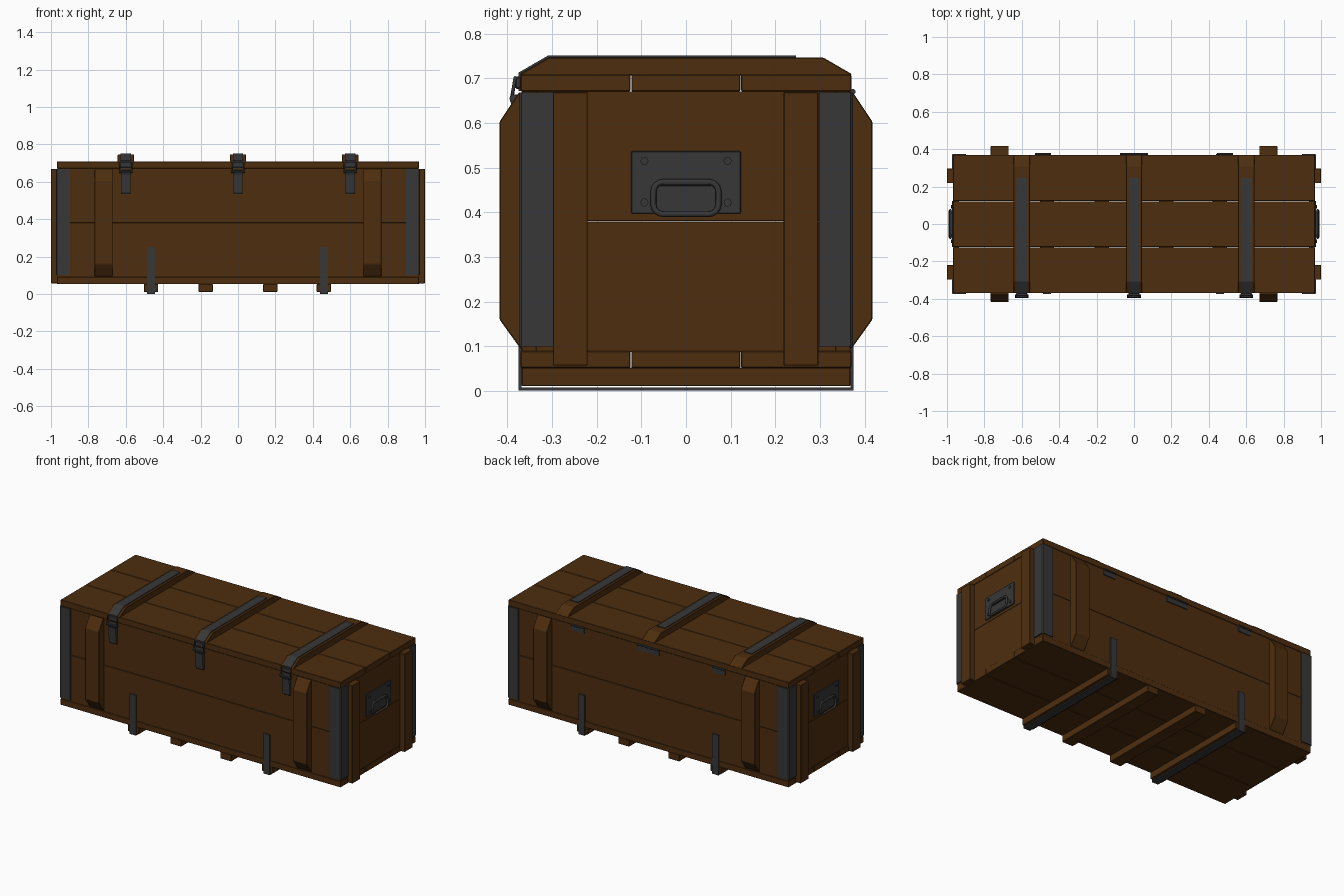
import bpy, bmesh, math
from mathutils import Vector

if "Cube" in bpy.data.objects:
    bpy.data.objects.remove(bpy.data.objects["Cube"])


def material(name, rgb):
    m = bpy.data.materials.new(name)
    m.diffuse_color = (*rgb, 1)
    m.use_nodes = True
    m.node_tree.nodes["Principled BSDF"].inputs["Base Color"].default_value = m.diffuse_color
    return m


WOOD = material("brown wood", (0.075, 0.027, 0.0045))
METAL = material("dark metal", (0.038, 0.038, 0.039))


def finish(name, bm, mat, bevel=0.0):
    bmesh.ops.recalc_face_normals(bm, faces=bm.faces)
    me = bpy.data.meshes.new(name)
    bm.to_mesh(me)
    bm.free()
    me.materials.append(mat)
    ob = bpy.data.objects.new(name, me)
    bpy.context.collection.objects.link(ob)
    if bevel:
        b = ob.modifiers.new("edge", 'BEVEL')
        b.width, b.segments, b.limit_method = bevel, 1, 'ANGLE'
    return ob


def box(name, x0, x1, y0, y1, z0, z1, mat=WOOD, bevel=0.002):
    bm = bmesh.new()
    bmesh.ops.create_cube(bm, size=1)
    for v in bm.verts:
        v.co = Vector(((x0, x1)[v.co.x > 0], (y0, y1)[v.co.y > 0], (z0, z1)[v.co.z > 0]))
    return finish(name, bm, mat, bevel)


def prism(name, pts, a, b, axis='x', mat=WOOD, bevel=0.002):
    """Extrude a profile: (y, z) along x, or (x, y) along z."""
    bm = bmesh.new()
    place = (lambda p, t: (t, *p)) if axis == 'x' else (lambda p, t: (*p, t))
    lo = [bm.verts.new(place(p, a)) for p in pts]
    hi = [bm.verts.new(place(p, b)) for p in pts]
    bm.faces.new(lo)
    bm.faces.new(hi)
    n = len(pts)
    for i in range(n):
        j = (i + 1) % n
        bm.faces.new((lo[i], lo[j], hi[j], hi[i]))
    return finish(name, bm, mat, bevel)


def strip(line, t):
    """Closed profile: a polyline plus its copy moved sideways by t."""
    out = []
    for i, p in enumerate(line):
        p = Vector(p)
        d0 = (p - Vector(line[i - 1])).normalized() if i else None
        d1 = (Vector(line[i + 1]) - p).normalized() if i < len(line) - 1 else None
        d0, d1 = d0 or d1, d1 or d0
        n0, n1 = Vector((-d0.y, d0.x)), Vector((-d1.y, d1.x))
        m = (n0 + n1).normalized()
        out.append(tuple(p + m * t / m.dot(n0)))
    return list(line) + out[::-1]


def cylinder(name, centre, radius, depth, seg=10, mat=METAL):
    bm = bmesh.new()
    bmesh.ops.create_cone(bm, cap_ends=True, segments=seg, radius1=radius, radius2=radius, depth=depth)
    ob = finish(name, bm, mat)
    ob.rotation_euler = (0, math.pi / 2, 0)
    ob.location = centre
    return ob


def wire(name, pts, r):
    cu = bpy.data.curves.new(name, 'CURVE')
    cu.dimensions, cu.bevel_depth, cu.bevel_resolution = '3D', r, 2
    sp = cu.splines.new('POLY')
    sp.points.add(len(pts) - 1)
    for q, p in zip(sp.points, pts):
        q.co = (*p, 1)
    sp.use_cyclic_u = True
    cu.materials.append(METAL)
    ob = bpy.data.objects.new(name, cu)
    bpy.context.collection.objects.link(ob)


def rounded_loop(w, z0, z1, r):
    out = []
    for k, (cy, cz) in enumerate([(w - r, z1 - r), (r - w, z1 - r), (r - w, z0 + r), (w - r, z0 + r)]):
        for i in range(5):
            a = (k + i / 4) * math.pi / 2
            out.append((cy + r * math.cos(a), cz + r * math.sin(a)))
    return out


# Floor and lid boards, three each
for i, (y0, y1) in enumerate([(-.37, -.1245), (-.1225, .1215), (.1235, .37)]):
    box(f"floor_board_{i}", -.968, .968, y0, y1, .052, .09)
    box(f"lid_board_{i}", -.968, .968, y0, y1, .671, .708)

# Wall boards, two per side
for i, (z0, z1) in enumerate([(.088, .3795), (.3805, .671)]):
    for s in (-1, 1):
        ys, xs = sorted((s * .335, s * .368)), sorted((s * .935, s * .966))
        box(f"side_board_{i}_{s}", -.966, .966, *ys, z0, z1, bevel=.001)
        box(f"end_board_{i}_{s}", *xs, -.336, .336, z0, z1, bevel=.001)

for sx in (-1, 1):
    # Upright end battens
    for y in (-.259, .257):
        xs = sorted((sx * .964, sx * 1.0))
        box(f"end_batten_{sx}_{y}", *xs, y - .039, y + .039, .057, .669)
    for sy in (-1, 1):
        # Chamfered side battens
        prof = [(sy * y, z) for y, z in [(.366, .092), (.374, .1), (.417, .16), (.417, .603), (.374, .668), (.366, .668)]]
        prism(f"side_batten_{sx}_{sy}", prof, sx * .67, sx * .766)
        # Metal corner angles
        outer = [(.898, .374), (.968, .374), (.974, .368), (.974, .298)]
        inner = [(.96, .298), (.96, .36), (.898, .36)]
        prism(f"corner_plate_{sx}_{sy}", [(sx * x, sy * y) for x, y in outer + inner],
              .1, .668, 'z', METAL, 0)

    # Handle plate, rivets and bail handle
    xs = sorted((sx * .96, sx * .973))
    box(f"handle_plate_{sx}", *xs, -.123, .123, .397, .537, METAL, .002)
    for y in (-.093, .093):
        for z in (.422, .515):
            cylinder(f"handle_rivet_{sx}", (sx * .974, y, z), .009, .008)
    loop = rounded_loop(.073, .396, .468, .022)
    wire(f"handle_{sx}", [(sx * (.979 + .006 * (.468 - z) / .07), y, z) for y, z in loop], .0065)
    box(f"handle_bracket_{sx}", *sorted((sx * .97, sx * .984)), -.058, .058, .459, .474, METAL, .003)

# Skids under the floor
for i, x in enumerate((-.465, -.173, .173, .459)):
    box(f"skid_{i}", x - .038, x + .038, -.368, .368, .011, .053)

# U-shaped metal straps around the outer skids
for x in (-.465, .46):
    line = [(-.368, .252), (-.368, .008), (.368, .008), (.368, .252)]
    prism(f"skid_strap_{x}", strip(line, -.007), x - .022, x + .022, 'x', METAL, 0)

for x in (-.6, 0, .6):
    # Lid battens with metal straps on top
    prism(f"lid_batten_{x}", [(-.37, .706), (-.37, .71), (-.308, .746), (.308, .746), (.37, .71), (.37, .706)],
          x - .043, x + .043)
    line = [(-.369, .672), (-.369, .709), (-.307, .745), (.246, .745)]
    prism(f"lid_strap_{x}", strip(line, .006), x - .028, x + .028, 'x', METAL, 0)
    # Latch: hook, hinge pin, wire loop and lever
    box(f"latch_hook_{x}", x - .03, x + .03, -.382, -.368, .676, .704, METAL, .003)
    prism(f"latch_lever_{x}", [(-.366, .535), (-.378, .535), (-.382, .545), (-.388, .635), (-.394, .65),
                               (-.39, .664), (-.366, .664)], x - .025, x + .025, 'x', METAL, 0)
    cylinder(f"latch_pin_{x}", (x, -.386, .655), .009, .074)
    wire(f"latch_loop_{x}", [(x + a, y, z) for a, y, z in
                             [(-.033, -.39, .655), (.033, -.39, .655), (.033, -.382, .702), (-.033, -.382, .702)]], .004)

# Back hinges, the middle one wider
for x, w in ((-.487, .043), (0, .075), (.487, .043)):
    box(f"hinge_leaf_{x}", x - w, x + w, .364, .3735, .636, .668, METAL, 0)
    cylinder(f"hinge_barrel_{x}", (x, .3735, .67), .006, 2 * w)
